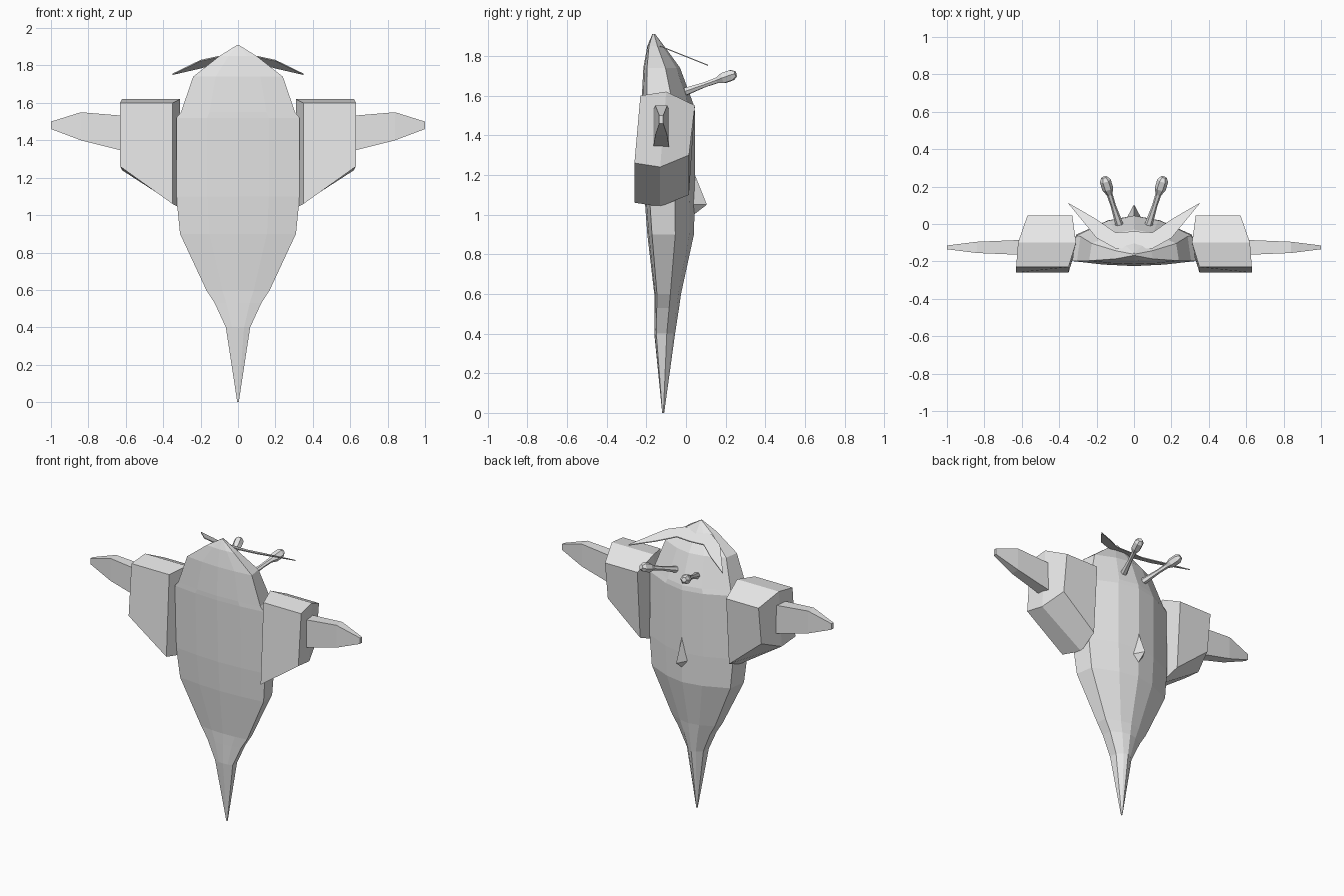
import bpy
import bmesh
from math import cos, sin, tau
from mathutils import Vector

default_cube = bpy.data.objects.get("Cube")
if default_cube:
    bpy.data.objects.remove(default_cube, do_unlink=True)

shade = 0.8
grey = bpy.data.materials.new("light_grey")
grey.use_nodes = True
grey.diffuse_color = (shade, shade, shade, 1)
shader = grey.node_tree.nodes["Principled BSDF"]
shader.inputs["Base Color"].default_value = grey.diffuse_color


def loft(name, rings, mirrored=False):
    """Skin rings of equal length, cap both ends, and mirror across x if asked."""
    bm = bmesh.new()
    rows = [[bm.verts.new(point) for point in ring] for ring in rings]
    for lower, upper in zip(rows, rows[1:]):
        for i in range(len(lower)):
            bm.faces.new((lower[i - 1], lower[i], upper[i], upper[i - 1]))
    bm.faces.new(rows[0])
    bm.faces.new(rows[-1])
    bmesh.ops.recalc_face_normals(bm, faces=bm.faces)
    mesh = bpy.data.meshes.new(name)
    bm.to_mesh(mesh)
    bm.free()
    mesh.materials.append(grey)
    part = bpy.data.objects.new(name, mesh)
    bpy.context.scene.collection.objects.link(part)
    if mirrored:
        modifier = part.modifiers.new("Mirror", 'MIRROR')
        modifier.use_mirror_merge = False


def hull_ring(height, half_width, front, back):
    """Faceted lens section with a flat band along each side."""
    depth = back - front
    # Share of the half width against share of the depth
    outline = [(0.5, 0.03), (1, 0.1), (0.94, 0.6), (0.42, 0.9)]
    left = [(half_width * across, front + depth * along, height) for across, along in outline]
    right = [(-x, y, z) for x, y, z in reversed(left)]
    return [(0, front, height), *left, (0, back, height), *right]


def fin_ring(height, half_width, peak):
    """Triangular section with its base buried in the hull."""
    buried = 0.03
    return [(-half_width, buried, height), (half_width, buried, height), (0, peak, height)]


def pod_ring(y, inner, outer, top, bottom):
    """Four-sided section whose lower edge rises outwards."""
    lean, rise = 0.03, 0.2
    return [(inner, y, top), (outer, y, top),
            (outer, y - lean, bottom + rise), (inner, y - lean, bottom)]


def arm_ring(x, half_depth, bottom, top):
    """Rectangular section around the arm's centre line."""
    front, back = -0.125 - half_depth, -0.125 + half_depth
    return [(x, front, bottom), (x, back, bottom), (x, back, top), (x, front, top)]


def stalk_ring(along, radius, sides=6):
    """Hexagonal section across the stalk's axis."""
    start, end = Vector((0.06, -0.06, 1.6)), Vector((0.16, 0.25, 1.71))
    turn = (end - start).to_track_quat('Z', 'Y')
    angles = [tau * i / sides for i in range(sides)]
    centre = start.lerp(end, along)
    return [centre + turn @ Vector((radius * cos(a), radius * sin(a), 0)) for a in angles]


def crest_ring(x, front, back, thickness=0.006):
    """Thin section of a sheet that slopes down towards the rear."""
    def slope(y):
        return 1.8 - 0.4 * y
    return [(x, front, slope(front)), (x, back, slope(back)),
            (x, back, slope(back) - thickness), (x, front, slope(front) - thickness)]


# Hull from tail point to nose: height, half width, front, back
hull_sections = [
    (0, 0.004, -0.12, -0.11),
    (0.4, 0.065, -0.16, -0.055),
    (0.53, 0.125, -0.16, -0.035),
    (0.6, 0.17, -0.16, -0.025),
    (0.9, 0.31, -0.195, 0.04),
    (1.1, 0.33, -0.21, 0.045),
    (1.52, 0.33, -0.225, 0.045),
    (1.55, 0.305, -0.225, 0.04),
    (1.74, 0.24, -0.215, -0.03),
    (1.85, 0.1, -0.195, -0.11),
    (1.91, 0.004, -0.17, -0.155),
]
loft("hull", [hull_ring(*section) for section in hull_sections])

# Small pointed fin on the rear ridge: height, half width, peak
fin_sections = [(1.2, 0.005, 0.045), (1.05, 0.04, 0.105), (1, 0.005, 0.04)]
loft("rear_fin", [fin_ring(*section) for section in fin_sections])

# Side pods from front to back: depth position, inner, outer, top, bottom
pod_sections = [
    (-0.23, 0.35, 0.63, 1.6, 1.06),
    (-0.1, 0.31, 0.62, 1.62, 1.04),
    (0.045, 0.33, 0.57, 1.55, 1.1),
]
loft("side_pod", [pod_ring(*section) for section in pod_sections], mirrored=True)

# Tapered arms from the pods outwards: x, half depth, bottom, top
arm_sections = [(0.6, 0.04, 1.34, 1.53), (0.84, 0.03, 1.4, 1.55), (1, 0.01, 1.46, 1.5)]
loft("arm", [arm_ring(*section) for section in arm_sections], mirrored=True)

# Rear stalks ending in knobs: share of the length, radius
stalk_sections = [(0, 0.026), (0.5, 0.014), (0.7, 0.016), (0.8, 0.03), (0.94, 0.03), (1, 0.016)]
loft("stalk", [stalk_ring(*section) for section in stalk_sections], mirrored=True)

# Swept crest over the head from centre to tip: x, front, back
crest_half = [(0, -0.135, -0.04), (0.1, -0.13, -0.045), (0.2, -0.075, 0.025), (0.35, 0.108, 0.112)]
crest_other = [(-x, front, back) for x, front, back in reversed(crest_half[1:])]
loft("crest", [crest_ring(*section) for section in crest_other + crest_half])
